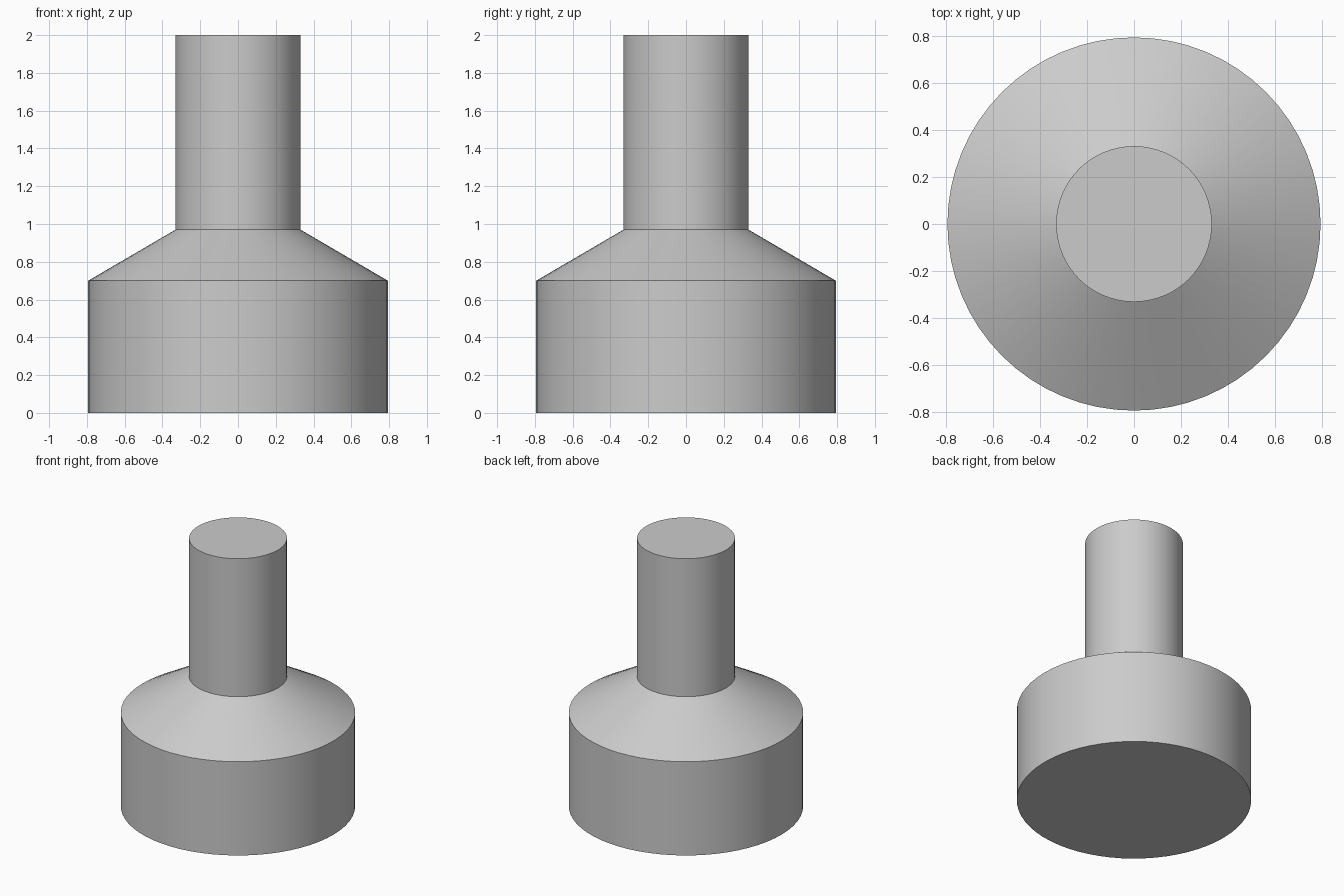
import bpy
import bmesh
import math

cube = bpy.data.objects.get("Cube")
if cube:
    bpy.data.objects.remove(cube, do_unlink=True)

# Single plain grey
grey = bpy.data.materials.new("plain_grey")
grey.use_nodes = True
colour = (0.6, 0.6, 0.6, 1)
grey.diffuse_color = colour
grey.node_tree.nodes["Principled BSDF"].inputs["Base Color"].default_value = colour

BASE_R, STEM_R = 0.793, 0.331
SHOULDER_Z, NECK_Z, TOP_Z = 0.70, 0.97, 2.0
SIDES = 64


def revolve(name, profile):
    """Spin a (radius, height) profile into a closed solid with flat caps."""
    bm = bmesh.new()
    rings = []
    for r, z in profile:
        angles = [math.tau * i / SIDES for i in range(SIDES)]
        rings.append([bm.verts.new((r * math.cos(a), r * math.sin(a), z)) for a in angles])
    for low, high in zip(rings, rings[1:]):
        for i in range(SIDES):
            j = (i + 1) % SIDES
            bm.faces.new((low[i], low[j], high[j], high[i]))
    bm.faces.new(rings[0][::-1])
    bm.faces.new(rings[-1])
    mesh = bpy.data.meshes.new(name)
    bm.to_mesh(mesh)
    bm.free()
    mesh.materials.append(grey)
    obj = bpy.data.objects.new(name, mesh)
    bpy.context.collection.objects.link(obj)
    bpy.ops.object.select_all(action="DESELECT")
    obj.select_set(True)
    bpy.context.view_layer.objects.active = obj
    bpy.ops.object.shade_smooth_by_angle(angle=math.radians(25))
    return obj


# Wide base, sloped shoulder and narrow stem as one turned solid
revolve("stemmed_base", [(BASE_R, 0), (BASE_R, SHOULDER_Z), (STEM_R, NECK_Z), (STEM_R, TOP_Z)])
